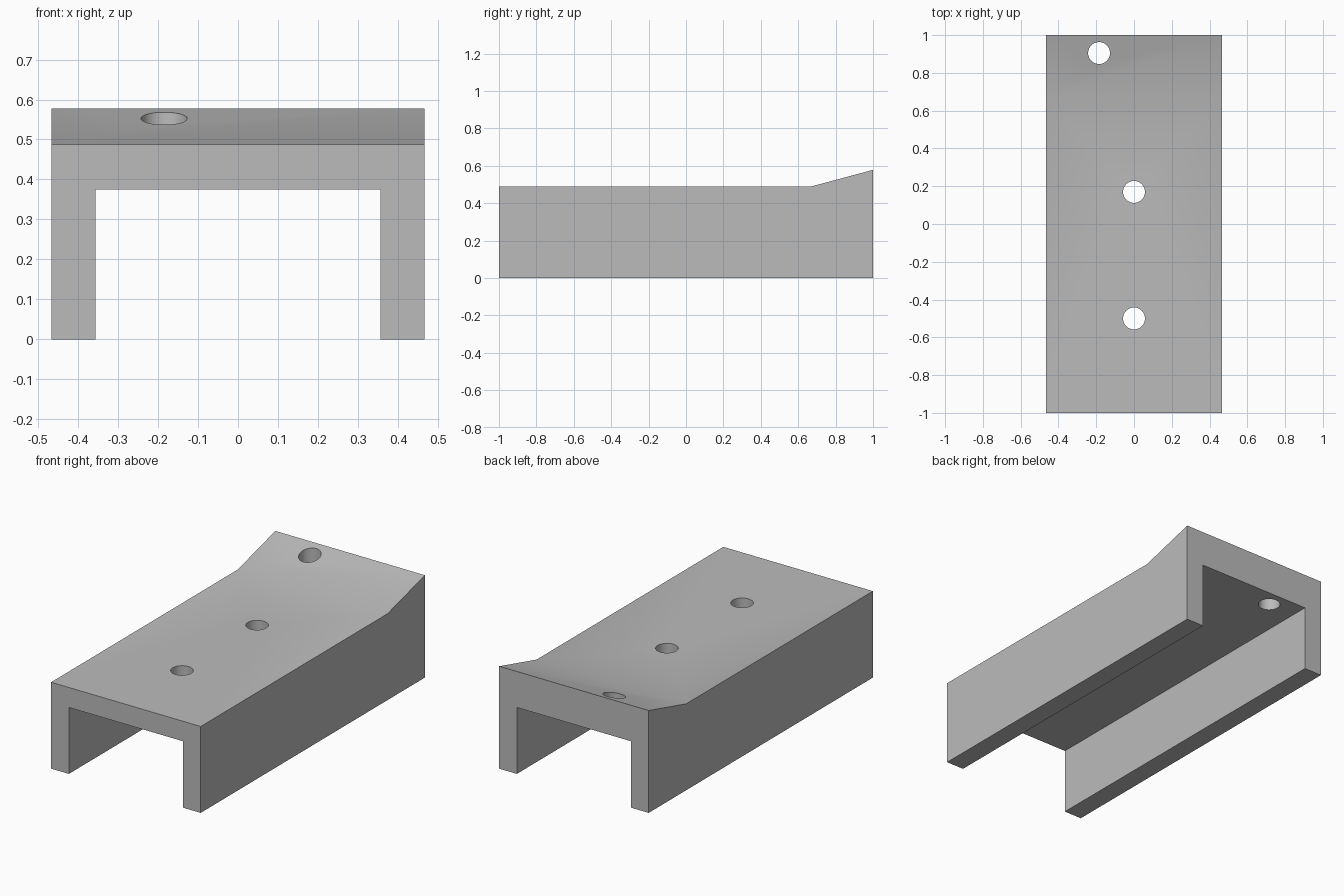
import bpy
import bmesh

cube = bpy.data.objects.get("Cube")
if cube:
    bpy.data.objects.remove(cube, do_unlink=True)

HALF_WIDTH = 0.467
INNER_HALF = 0.356
ROOF_UNDERSIDE = 0.375
HOLE_RADIUS = 0.058

grey = bpy.data.materials.new("plain grey")
grey.use_nodes = True
colour = (0.5, 0.5, 0.5, 1)
grey.diffuse_color = colour
grey.node_tree.nodes["Principled BSDF"].inputs["Base Color"].default_value = colour


def extruded_side(name, profile, half_width):
    """Extrude a (y, z) outline across x."""
    bm = bmesh.new()
    face = bm.faces.new([bm.verts.new((-half_width, y, z)) for y, z in profile])
    moved = bmesh.ops.extrude_face_region(bm, geom=[face])["geom"]
    verts = [v for v in moved if isinstance(v, bmesh.types.BMVert)]
    bmesh.ops.translate(bm, verts=verts, vec=(2 * half_width, 0, 0))
    bmesh.ops.recalc_face_normals(bm, faces=bm.faces)
    mesh = bpy.data.meshes.new(name)
    bm.to_mesh(mesh)
    bm.free()
    mesh.materials.append(grey)
    obj = bpy.data.objects.new(name, mesh)
    bpy.context.collection.objects.link(obj)
    return obj


def cut(target, cutter):
    """Subtract the cutter, then remove it."""
    mod = target.modifiers.new("cut", "BOOLEAN")
    mod.operation = "DIFFERENCE"
    mod.solver = "EXACT"
    mod.object = cutter
    cutter.hide_render = True
    bpy.ops.object.select_all(action="DESELECT")
    target.select_set(True)
    bpy.context.view_layer.objects.active = target
    bpy.ops.object.modifier_apply(modifier=mod.name)
    bpy.data.objects.remove(cutter, do_unlink=True)


# Body with a raised ramp at the back
body = extruded_side("channel_bracket", [
    (-1, 0), (1, 0), (1, 0.578), (0.665, 0.488), (-1, 0.488)], HALF_WIDTH)

# Open channel underneath
cut(body, extruded_side("channel_cutter", [
    (-1.2, -0.2), (1.2, -0.2), (1.2, ROOF_UNDERSIDE), (-1.2, ROOF_UNDERSIDE)],
    INNER_HALF))

# Vertical screw holes through the roof
for x, y in [(0, -0.5), (0, 0.17), (-0.185, 0.905)]:
    bpy.ops.mesh.primitive_cylinder_add(
        vertices=48, radius=HOLE_RADIUS, depth=0.6, location=(x, y, 0.5))
    drill = bpy.context.object
    drill.name = "hole_cutter"
    drill.data.materials.append(grey)
    cut(body, drill)

# Smooth hole walls, crisp edges elsewhere
bpy.ops.object.select_all(action="DESELECT")
body.select_set(True)
bpy.context.view_layer.objects.active = body
bpy.ops.object.shade_smooth_by_angle(angle=0.52)
